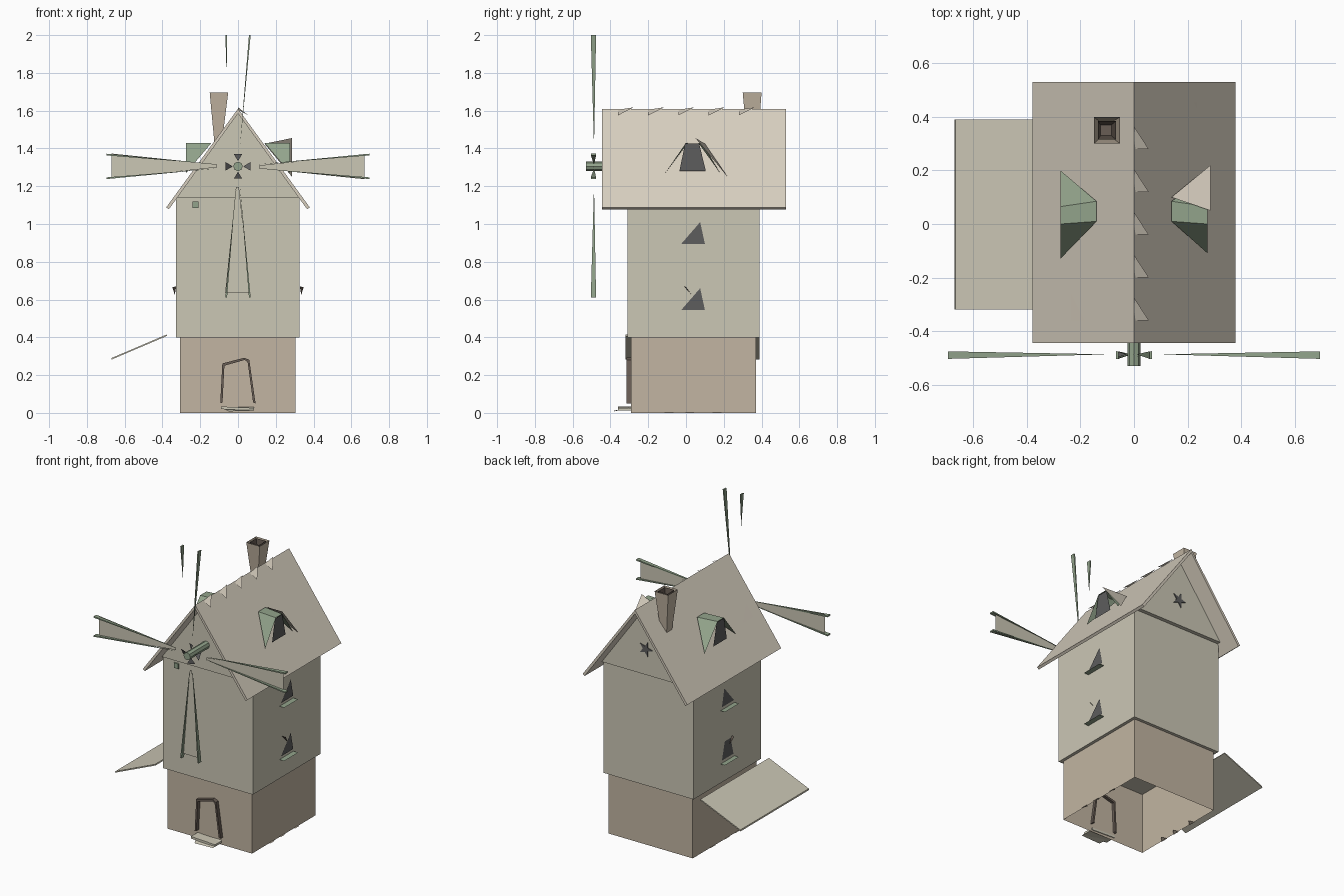
import bpy, bmesh, math

if "Cube" in bpy.data.objects:
    bpy.data.objects.remove(bpy.data.objects["Cube"])


def material(name, r, g, b):
    m = bpy.data.materials.new(name)
    m.diffuse_color = (r, g, b, 1)
    m.use_nodes = True
    m.node_tree.nodes["Principled BSDF"].inputs["Base Color"].default_value = m.diffuse_color
    return m


STONE = material("stone", 0.54, 0.46, 0.36)
PLASTER = material("plaster", 0.60, 0.57, 0.46)
ROOF = material("roof", 0.68, 0.62, 0.52)
GREEN = material("green_wood", 0.29, 0.37, 0.26)
DARK = material("dark_glass", 0.11, 0.11, 0.11)
BROWN = material("brown_wood", 0.14, 0.11, 0.09)


def mesh(name, verts, faces, mat):
    bm = bmesh.new()
    vs = [bm.verts.new(v) for v in verts]
    for f in faces:
        bm.faces.new([vs[i] for i in f])
    bmesh.ops.recalc_face_normals(bm, faces=bm.faces)
    me = bpy.data.meshes.new(name)
    bm.to_mesh(me)
    bm.free()
    me.materials.append(mat)
    ob = bpy.data.objects.new(name, me)
    bpy.context.collection.objects.link(ob)
    return ob


def panel(name, verts, mat):
    return mesh(name, verts, [range(len(verts))], mat)


def prism(name, profile, y0, y1, mat, caps=True):
    """Extrude an (x, z) profile along y."""
    n = len(profile)
    v = [(x, y, z) for y in (y0, y1) for x, z in profile]
    f = [(i, (i + 1) % n, n + (i + 1) % n, n + i) for i in range(n)]
    if caps:
        f += [range(n), range(n, 2 * n)]
    return mesh(name, v, f, mat)


def loft(name, rings, mat, bottom=True, top=True):
    """Box from two horizontal rectangles (x0, x1, y0, y1, z)."""
    v = [(x, y, r[4]) for r in rings
         for x, y in ((r[0], r[2]), (r[1], r[2]), (r[1], r[3]), (r[0], r[3]))]
    f = [(i, (i + 1) % 4, 4 + (i + 1) % 4, 4 + i) for i in range(4)]
    f += [range(4)] * bottom + [range(4, 8)] * top
    return mesh(name, v, f, mat)


def box(name, x0, x1, y0, y1, z0, z1, mat, **kw):
    return loft(name, [(x0, x1, y0, y1, z0), (x0, x1, y0, y1, z1)], mat, **kw)


def roof_z(x):
    return 1.612 - 1.395 * abs(x)


# walls: open stone base, plaster body, overhanging gable
box("stone_base", -0.308, 0.305, -0.29, 0.37, 0, 0.4, STONE, bottom=False, top=False)
box("upper_walls", -0.328, 0.325, -0.31, 0.39, 0.4, 1.14, PLASTER)
prism("gable", [(-0.328, 1.14), (0.325, 1.14), (0, 1.59)], -0.33, 0.415, PLASTER)

# roof slabs
for s, side in ((-1, "left"), (1, "right")):
    prism("roof_" + side, [(0, 1.61), (s * 0.38, 1.088), (s * 0.366, 1.078), (0, 1.585)],
          -0.445, 0.53, ROOF)
    # corner patch lying on the slab
    pts = [(0.225, 0.455), (0.335, 0.455), (0.335, 0.23)] if s > 0 else \
          [(0.185, -0.36), (0.34, -0.36), (0.34, -0.05)]
    panel("roof_patch_" + side, [(s * x, y, roof_z(x) + 0.003) for x, y in pts], ROOF)
for i in range(5):
    y = -0.36 + 0.16 * i
    panel("ridge_tile", [(0, y, 1.605), (0.055, y, 1.575), (0, y + 0.085, 1.618)], ROOF)

# flared open chimney
loft("chimney", [(-0.125, -0.085, 0.325, 0.38, 1.43), (-0.15, -0.052, 0.30, 0.40, 1.697)],
     STONE, top=False)
loft("chimney_lining", [(-0.125, -0.085, 0.33, 0.37, 1.52), (-0.135, -0.067, 0.315, 0.385, 1.695)],
     BROWN, top=False)

# lean-to roof
prism("lean_to_roof", [(-0.67, 0.282), (-0.375, 0.408), (-0.378, 0.415), (-0.668, 0.291)],
      -0.32, 0.39, PLASTER)

# windows with flat sills, and dormers, on both sides
for s, side in ((-1, "left"), (1, "right")):
    x = s * 0.331
    for z in (0.545, 0.895):
        if s < 0 and z < 0.6:
            pts = [(-0.02, 0), (0.1, 0), (0.07, 0.115), (0.01, 0.115)]
        else:
            pts = [(-0.025, 0), (0.1, 0), (0.075, 0.115)]
        panel("window_" + side, [(x, y, z + h) for y, h in pts], DARK)
        panel("window_sill_" + side,
              [(s * 0.325, -0.035, z - 0.02), (s * 0.36, -0.035, z - 0.02),
               (s * 0.36, 0.11, z - 0.02), (s * 0.325, 0.11, z - 0.02)], GREEN)
    panel("lamp_" + side, [(s * 0.327, -0.01, 0.67), (s * 0.347, 0.0, 0.665),
                           (s * 0.335, 0.03, 0.625)], BROWN)
    # dormer: flat top, two sloping cheeks, dark front
    a, b = (-0.11, 0.18) if s > 0 else (-0.13, 0.2)
    c, d = s * 0.14, s * 0.275
    mesh("dormer_" + side,
         [(c, 0.01, 1.43), (c, 0.085, 1.43), (d, 0.065, 1.43), (d, 0, 1.43),
          (d, a, 1.27), (d, b, 1.27)], [(0, 1, 2, 3), (0, 3, 4), (1, 5, 2)], GREEN)
    panel("dormer_window_" + side,
          [(s * 0.272, -0.035, 1.28), (s * 0.272, 0.105, 1.28),
           (s * 0.272, 0.07, 1.425), (s * 0.272, -0.005, 1.425)], DARK)
panel("dormer_roof_flap", [(0.286, 0.05, 1.455), (0.286, 0.22, 1.25), (0.14, 0.1, 1.425)], ROOF)

# door frame and step
outer = [(-0.094, 0.05), (-0.083, 0.262), (0.035, 0.292), (0.06, 0.28), (0.093, 0.05)]
inner = [(-0.082, 0.055), (-0.072, 0.25), (0.035, 0.28), (0.051, 0.27), (0.08, 0.055)]
prism("door_frame", outer + inner[::-1], -0.315, -0.272, BROWN)
prism("door_step", [(-0.09, 0.02), (0.085, 0.012), (0.085, 0.026), (-0.09, 0.034)],
      -0.36, -0.285, PLASTER)
panel("lower_step", [(-0.05, -0.38, 0.008), (0.085, -0.38, 0.012),
                     (0.085, -0.29, 0.03), (-0.09, -0.29, 0.03)], PLASTER)

# beam end and rear vent
box("beam_end", -0.242, -0.21, -0.32, -0.30, 1.085, 1.118, GREEN)
star = []
for i in range(10):
    r = 0.05 if i % 2 else 0.02
    t = i * math.pi / 5
    star.append((r * math.cos(t), 1.31 + r * math.sin(t)))
prism("rear_vent", star, 0.41, 0.42, DARK)

# windmill shaft
HZ = 1.305
prism("shaft", [(0.025 * math.cos(i * math.pi / 4), HZ + 0.025 * math.sin(i * math.pi / 4))
                for i in range(8)], -0.53, -0.31, GREEN)


def blade_point(r, t, y, ang):
    ca, sa = math.cos(ang), math.sin(ang)
    return (r * ca - t * sa, y, HZ + r * sa + t * ca)


# four blades: canvas plus two tapering spars; the top one has lost its canvas
for k, side in enumerate(("right", "top", "left", "bottom")):
    ang = k * math.pi / 2
    P = lambda r, t, y: blade_point(r, t, y, ang)
    panel("hub_wedge_" + side, [P(0.028, 0, -0.487), P(0.065, 0.022, -0.475),
                                P(0.065, -0.022, -0.5)], DARK)
    if side != "top":
        panel("canvas_" + side, [P(0.11, 0.005, -0.485), P(0.11, -0.01, -0.485),
                                 P(0.67, -0.068, -0.485), P(0.67, 0.065, -0.485)], PLASTER)
    for s in (-1, 1):
        start = 0.48 if side == "top" and s > 0 else 0.1
        t0 = s * (0.01 if start < 0.2 else 0.06)
        v = [P(start, t0, -0.487)]
        v += [P(0.695, s * t, y) for t, y in
              ((0.058, -0.476), (0.067, -0.476), (0.067, -0.504), (0.058, -0.504))]
        mesh("spar_" + side, v, [(0, 1, 2), (0, 2, 3), (0, 3, 4), (0, 4, 1), (1, 2, 3, 4)], GREEN)

# loose stones along the foot of the base
for y in (-0.09, 0.02, 0.165):
    for s in (-1, 1):
        panel("foot_stone", [(s * 0.312, y - 0.025, 0.0), (s * 0.312, y + 0.025, 0.0),
                             (s * 0.285, y, 0.012)], STONE)
